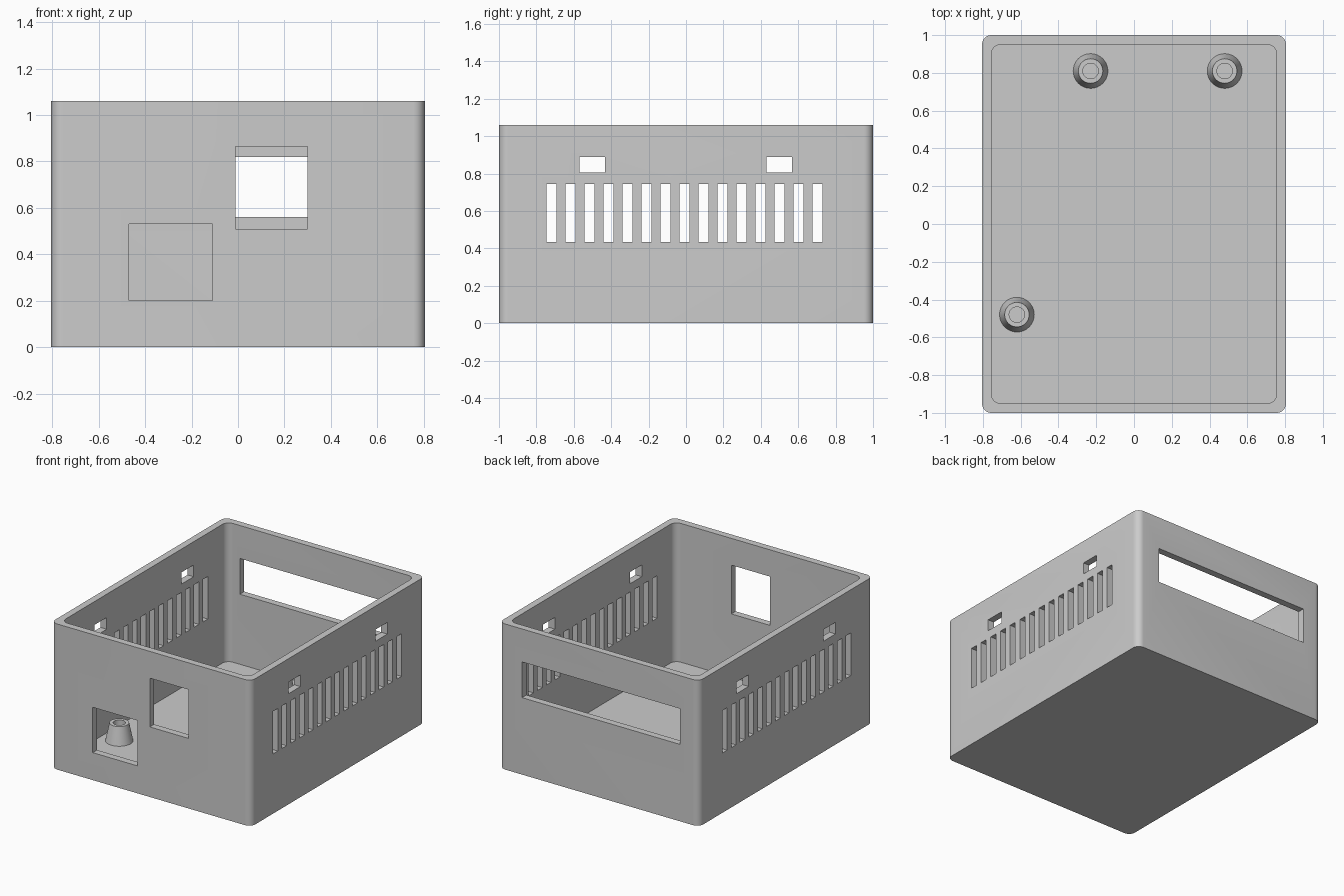
import bpy, bmesh
from math import cos, sin, pi, radians
from mathutils import Vector

cube = bpy.data.objects.get("Cube")
if cube:
    bpy.data.objects.remove(cube, do_unlink=True)

HX, HY, H = 0.805, 1.0, 1.06     # half width, half length, height
WALL, FLOOR, R = 0.05, 0.05, 0.05

grey = bpy.data.materials.new("plain grey")
grey.use_nodes = True
colour = (0.6, 0.6, 0.6, 1)
grey.diffuse_color = colour
grey.node_tree.nodes["Principled BSDF"].inputs["Base Color"].default_value = colour


def make_object(name, bm):
    bmesh.ops.recalc_face_normals(bm, faces=bm.faces)
    mesh = bpy.data.meshes.new(name)
    bm.to_mesh(mesh)
    bm.free()
    mesh.materials.append(grey)
    obj = bpy.data.objects.new(name, mesh)
    bpy.context.collection.objects.link(obj)
    return obj


def select_only(obj):
    bpy.ops.object.select_all(action='DESELECT')
    obj.select_set(True)
    bpy.context.view_layer.objects.active = obj


def smooth(obj):
    select_only(obj)
    bpy.ops.object.shade_smooth_by_angle(angle=radians(30))


def rounded_ring(bm, hx, hy, z, steps=8):
    """Ring of vertices around a rounded rectangle."""
    ring = []
    for corner, (sx, sy) in enumerate([(1, 1), (-1, 1), (-1, -1), (1, -1)]):
        for i in range(steps + 1):
            a = (corner + i / steps) * pi / 2
            ring.append(bm.verts.new((sx * (hx - R) + R * cos(a),
                                      sy * (hy - R) + R * sin(a), z)))
    return ring


def add_box(bm, x, y, z):
    """Box between the given (low, high) ranges."""
    verts = bmesh.ops.create_cube(bm, size=1)["verts"]
    for v in verts:
        v.co = Vector([(lo + hi) / 2 + c * (hi - lo)
                       for (lo, hi), c in zip((x, y, z), v.co)])


# Open box shell: outer wall, rim, inner wall, floor and underside
bm = bmesh.new()
rings = [rounded_ring(bm, HX, HY, 0), rounded_ring(bm, HX, HY, H),
         rounded_ring(bm, HX - WALL, HY - WALL, H),
         rounded_ring(bm, HX - WALL, HY - WALL, FLOOR)]
n = len(rings[0])
for a, b in zip(rings, rings[1:]):
    for i in range(n):
        j = (i + 1) % n
        bm.faces.new((a[i], a[j], b[j], b[i]))
bm.faces.new(rings[0])
bm.faces.new(rings[-1])
case = make_object("open_case", bm)

# Cutter for all openings
bm = bmesh.new()
front, back, across = (-1.1, -0.9), (0.9, 1.1), (-0.9, 0.9)
add_box(bm, (-0.01, 0.30), front, (0.51, 0.865))     # upper front window
add_box(bm, (-0.47, -0.11), front, (0.20, 0.53))     # lower front window
add_box(bm, (-0.65, 0.62), back, (0.56, 0.82))       # long back slot
for y in (-0.57, 0.43):                              # clip holes in both sides
    add_box(bm, across, (y, y + 0.138), (0.805, 0.89))
for i in range(15):                                  # vents in both sides
    y = -0.746 + i * 0.1016
    add_box(bm, across, (y, y + 0.054), (0.435, 0.745))
cutter = make_object("opening_cutter", bm)
cutter.hide_render = True

cut = case.modifiers.new("openings", 'BOOLEAN')
cut.operation = 'DIFFERENCE'
cut.solver = 'EXACT'
cut.object = cutter
select_only(case)
bpy.ops.object.modifier_apply(modifier=cut.name)
bpy.data.objects.remove(cutter, do_unlink=True)
smooth(case)

# Tapered hollow mounting posts
post_profile = [(0.092, FLOOR), (0.065, 0.18), (0.041, 0.18), (0.041, FLOOR)]
for name, x, y in [("back_right_post", -0.23, 0.81),
                   ("back_left_post", 0.48, 0.81),
                   ("front_right_post", -0.62, -0.48)]:
    bm = bmesh.new()
    verts = [bm.verts.new((r, 0, z)) for r, z in post_profile]
    edges = [bm.edges.new(pair) for pair in zip(verts, verts[1:])]
    bmesh.ops.spin(bm, geom=verts + edges, cent=(0, 0, 0), axis=(0, 0, 1),
                   angle=2 * pi, steps=32, use_merge=True)
    bmesh.ops.remove_doubles(bm, verts=bm.verts, dist=0.0005)
    post = make_object(name, bm)
    post.location = (x, y, 0)
    # An open tube: make the outer wall face outwards
    outer = max(post.data.polygons, key=lambda p: p.center.xy.length)
    if outer.normal.xy.dot(outer.center.xy) < 0:
        post.data.flip_normals()
    smooth(post)
